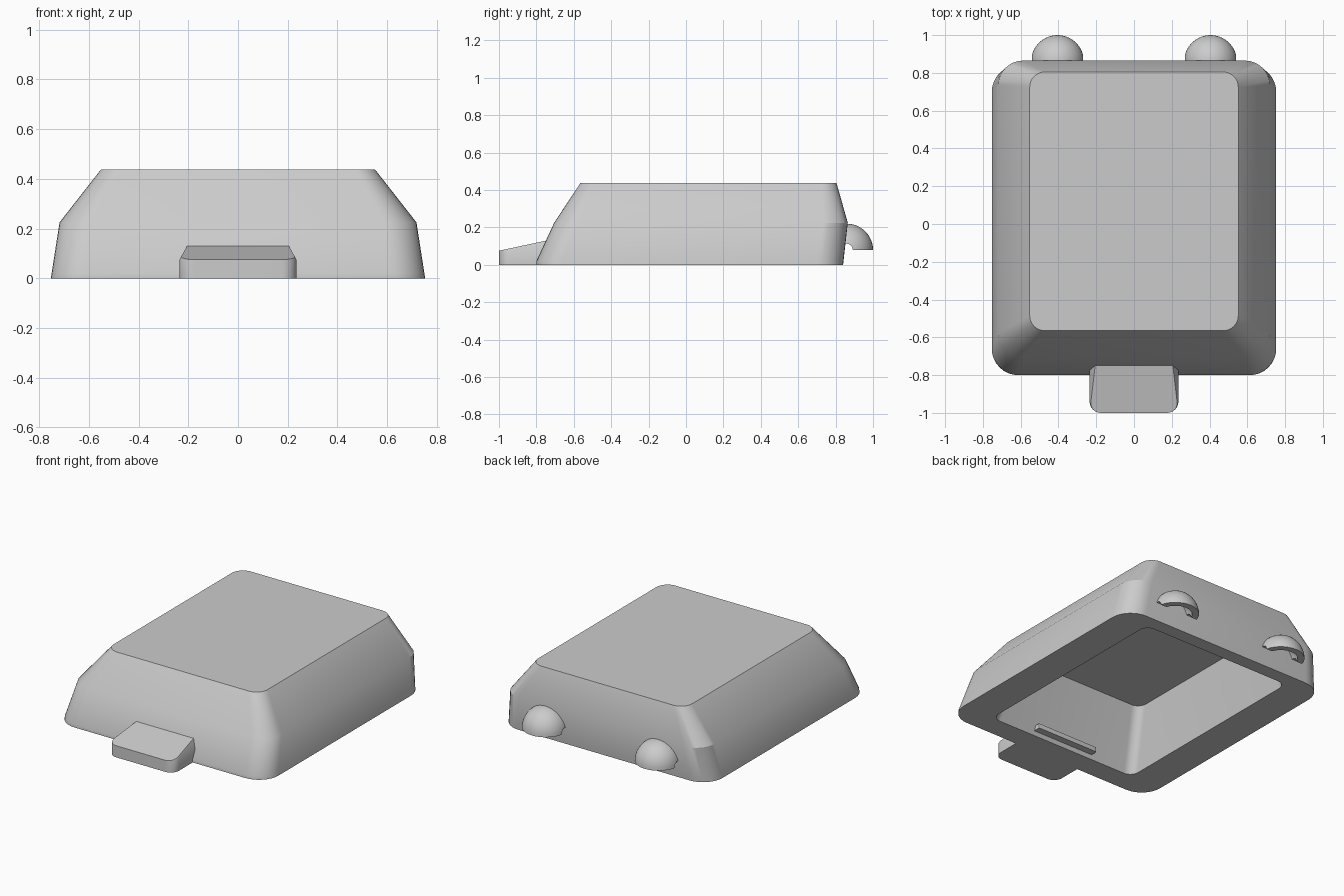
import bpy, bmesh, math

if "Cube" in bpy.data.objects:
    bpy.data.objects.remove(bpy.data.objects["Cube"])

grey = bpy.data.materials.new("grey plastic")
grey.diffuse_color = (0.6, 0.6, 0.6, 1)
grey.use_nodes = True
grey.node_tree.nodes["Principled BSDF"].inputs["Base Color"].default_value = grey.diffuse_color


def ring(hw, y0, y1, r, z, n=8):
    """Rounded rectangle outline at height z."""
    pts = []
    corners = [(hw - r, y1 - r), (-hw + r, y1 - r), (-hw + r, y0 + r), (hw - r, y0 + r)]
    for i, (cx, cy) in enumerate(corners):
        for k in range(n + 1):
            a = math.pi / 2 * (i + k / n)
            pts.append((cx + r * math.cos(a), cy + r * math.sin(a), z))
    return pts


def finish(name, bm):
    bmesh.ops.recalc_face_normals(bm, faces=bm.faces)
    mesh = bpy.data.meshes.new(name)
    bm.to_mesh(mesh)
    bm.free()
    mesh.materials.append(grey)
    ob = bpy.data.objects.new(name, mesh)
    bpy.context.collection.objects.link(ob)
    return ob


def smooth(ob):
    bpy.ops.object.select_all(action='DESELECT')
    ob.select_set(True)
    bpy.context.view_layer.objects.active = ob
    bpy.ops.object.shade_smooth_by_angle(angle=math.radians(30))


def loft(name, rings):
    """Skin a stack of outlines and cap both ends."""
    bm = bmesh.new()
    rows = [[bm.verts.new(p) for p in r] for r in rings]
    n = len(rows[0])
    for a, b in zip(rows, rows[1:]):
        for i in range(n):
            j = (i + 1) % n
            bm.faces.new((a[i], a[j], b[j], b[i]))
    bm.faces.new(rows[0])
    bm.faces.new(rows[-1])
    ob = finish(name, bm)
    smooth(ob)
    return ob


# Hollow shell: outer skin downward, then up to the ceiling of the cavity
outer = [ring(0.552, -0.565, 0.805, 0.08, 0.437),
         ring(0.718, -0.705, 0.865, 0.13, 0.225),
         ring(0.75, -0.80, 0.842, 0.14, 0.02),
         ring(0.753, -0.80, 0.84, 0.14, 0)]
cavity = [ring(0.535, -0.66, 0.752, 0.06, 0),
          ring(0.465, -0.505, 0.72, 0.06, 0.37)]
loft("shell", outer + cavity)

# Front tab with a rising top that narrows towards the shell
base = ring(0.235, -1.0, -0.69, 0.06, 0)
edge = [(x, y, 0.075) for x, y, z in base]
top = [(x * (1 - 0.5 * (y + 1)), y, 0.0755 + 0.215 * (y + 1)) for x, y, z in base]
loft("front_tab", [base, edge, top])

# Thin end of the tab showing inside the cavity
loft("inner_tab", [ring(0.22, -0.71, -0.605, 0.005, z) for z in (0.025, 0.055)])


def carve(ob, cutter):
    mod = ob.modifiers.new("carve", 'BOOLEAN')
    mod.operation = 'DIFFERENCE'
    mod.solver = 'EXACT'
    mod.object = cutter
    bpy.context.view_layer.objects.active = ob
    bpy.ops.object.modifier_apply(modifier=mod.name)
    bpy.data.objects.remove(cutter)


# Rear hooks: hollow quarter balls with a round groove against the shell
def hook(name, x):
    cy, cz, r = 0.86, 0.08, 0.14
    bm = bmesh.new()
    bmesh.ops.create_uvsphere(bm, u_segments=40, v_segments=24, radius=r)
    bmesh.ops.translate(bm, verts=bm.verts, vec=(x, cy, cz))
    for co, no in (((0, 0, cz), (0, 0, -1)), ((0, 0.845, 0), (0, -1, 0))):
        cut = bmesh.ops.bisect_plane(bm, geom=bm.verts[:] + bm.edges[:] + bm.faces[:],
                                     plane_co=co, plane_no=no, clear_outer=True)
        edges = [e for e in cut["geom_cut"] if isinstance(e, bmesh.types.BMEdge)]
        bmesh.ops.holes_fill(bm, edges=edges, sides=0)
    ob = finish(name, bm)

    # hollow inside
    bpy.ops.mesh.primitive_uv_sphere_add(segments=32, ring_count=20, radius=0.1,
                                         location=(x, cy, cz - 0.001))
    carve(ob, bpy.context.object)
    # side groove
    bpy.ops.mesh.primitive_cylinder_add(vertices=24, radius=0.035, depth=0.4,
                                        location=(x, 0.857, cz - 0.0013),
                                        rotation=(0, math.pi / 2, 0))
    carve(ob, bpy.context.object)
    smooth(ob)


hook("rear_hook_left", -0.405)
hook("rear_hook_right", 0.405)
